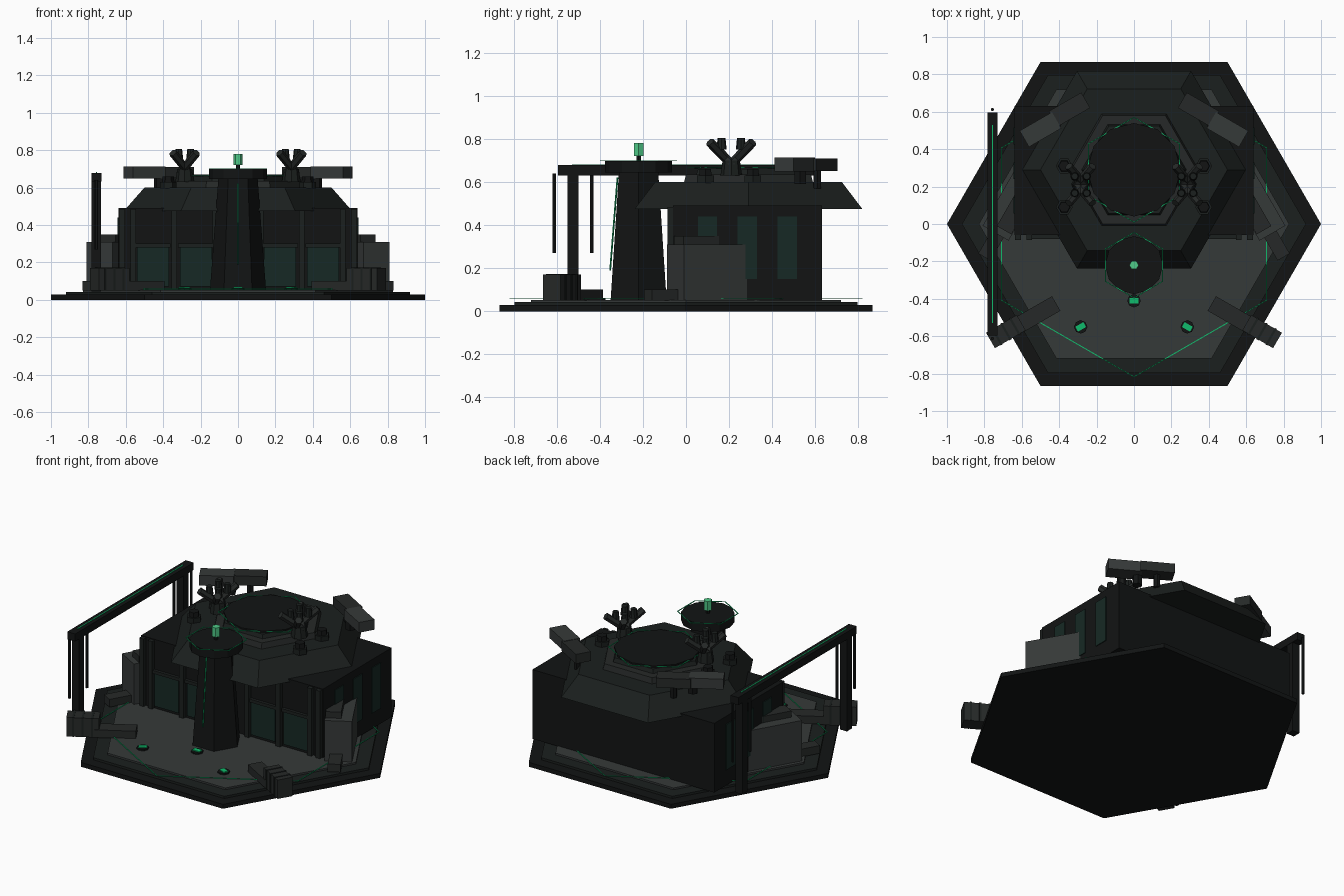
import bpy, bmesh
from math import radians, cos, sin
from mathutils import Vector

if "Cube" in bpy.data.objects:
    bpy.data.objects.remove(bpy.data.objects["Cube"])

def mat(name, rgb):
    m = bpy.data.materials.new(name)
    m.diffuse_color = (*rgb, 1)
    m.use_nodes = True
    m.node_tree.nodes["Principled BSDF"].inputs["Base Color"].default_value = m.diffuse_color
    return m

BLACK = mat("black", (.006, .007, .007))
DARK = mat("dark", (.011, .014, .013))
MID = mat("mid", (.019, .022, .021))
GREY = mat("grey", (.036, .041, .040))
GLASS = mat("glass", (.008, .022, .018))
GREEN = mat("green", (.005, .5, .15))
LAMP = mat("lamp", (.08, .6, .25))

def finish(bm, name, m):
    bmesh.ops.recalc_face_normals(bm, faces=bm.faces)
    me = bpy.data.meshes.new(name)
    bm.to_mesh(me)
    bm.free()
    me.materials.append(m)
    ob = bpy.data.objects.new(name, me)
    bpy.context.collection.objects.link(ob)
    return ob

def box(name, c, s, m, rot=0):
    """Box from centre and size, turned by rot degrees about z."""
    bm = bmesh.new()
    bmesh.ops.create_cube(bm, size=1)
    bmesh.ops.scale(bm, vec=s, verts=bm.verts)
    ob = finish(bm, name, m)
    ob.location = c
    ob.rotation_euler.z = radians(rot)
    return ob

def prism(name, xy, z0, z1, r0, r1, m, n=6, turn=0):
    """Tapered n-sided prism with its first corner at angle turn."""
    bm = bmesh.new()
    rings = []
    for z, r in ((z0, r0), (z1, r1)):
        rings.append([bm.verts.new((xy[0] + r * cos(radians(turn + 360 * i / n)),
                                    xy[1] + r * sin(radians(turn + 360 * i / n)), z)) for i in range(n)])
    bm.faces.new(rings[0])
    bm.faces.new(rings[1])
    for i in range(n):
        j = (i + 1) % n
        bm.faces.new((rings[0][i], rings[0][j], rings[1][j], rings[1][i]))
    return finish(bm, name, m)

def hex_line(name, xy, z, r, m, w=.006):
    """Thin glowing hexagon outline, corner towards the front."""
    bm = bmesh.new()
    loops = []
    for zz, rr in ((z, r), (z, r - w), (z + .003, r - w), (z + .003, r)):
        loops.append([bm.verts.new((xy[0] + rr * cos(radians(30 + 60 * i)),
                                    xy[1] + rr * sin(radians(30 + 60 * i)), zz)) for i in range(6)])
    for k in range(4):
        a, b = loops[k], loops[(k + 1) % 4]
        for i in range(6):
            j = (i + 1) % 6
            bm.faces.new((a[i], a[j], b[j], b[i]))
    return finish(bm, name, m)

def rod(name, a, b, r, m, n=6):
    """Straight bar between two points."""
    a, b = Vector(a), Vector(b)
    ob = prism(name, (0, 0), -.5 * (b - a).length, .5 * (b - a).length, r, r, m, n)
    ob.location = (a + b) / 2
    ob.rotation_euler = (b - a).to_track_quat('Z', 'Y').to_euler()
    return ob

# Stepped hexagonal base
prism("base_plinth", (0, 0), 0, .028, 1, 1, BLACK)
prism("base_step", (0, 0), .028, .042, .92, .92, DARK)
prism("courtyard_floor", (0, 0), .042, .053, .83, .83, GREY)
hex_line("floor_light_line", (0, 0), .056, .82, GREEN)

# Main hall with hexagonal roof
HUB = (0, .29)
box("hall", (0, .285, .27), (1.28, .69, .44), BLACK)
prism("roof", HUB, .475, .6, .61, .5, DARK)
prism("roof_deck", HUB, .6, .635, .345, .335, MID)
prism("roof_pad_step", HUB, .635, .66, .28, .27, DARK)
prism("roof_pad", HUB, .66, .67, .25, .25, BLACK, 12)
hex_line("roof_light_line", HUB, .664, .283, GREEN)

# Watch column with beacon
COL = (0, -.22)
prism("column", COL, .05, .65, .15, .105, BLACK)
prism("column_platform", COL, .645, .698, .155, .155, BLACK, 12)
hex_line("column_light_line", COL, .699, .178, GREEN)
prism("beacon_stem", COL, .69, .725, .012, .012, BLACK)
prism("beacon", COL, .72, .78, .025, .025, LAMP)
rod("column_light_strip", (0, -.352, .19), (0, -.318, .62), .004, GREEN, 4)

# Floor lamps
for x, y, a in ((0, -.41, 0), (.285, -.55, -30), (-.285, -.55, 30)):
    prism("floor_lamp_base", (x, y), .05, .062, .036, .036, BLACK, 8)
    box("floor_lamp", (x, y, .064), (.05, .03, .008), GREEN, a)

for s in (-1, 1):
    # Front window bays with fins between them
    for x in (.225, .455):
        box("front_window", (s * x, -.063, .175), (.17, .012, .21), GLASS)
        box("window_lintel", (s * x, -.068, .29), (.19, .022, .02), DARK)
    for x in (.12, .34, .56, .62):
        box("front_fin", (s * x, -.07, .27), (.03, .03, .43), DARK)

    # Side windows
    for y in (.1, .285, .47):
        box("side_window", (s * .641, y, .295), (.008, .09, .29), GLASS)

    # Side annex set along the hexagon edge
    annex = box("side_annex", (s * .625, .15, .18), (.16, .46, .26), GREY, s * 30)
    box("side_annex_cap", (s * .595, .14, .33), (.09, .4, .04), MID, s * 30)

    # Low side bench
    box("side_bench", (s * .75, -.09, .075), (.075, .2, .05), MID, s * 30)

    # Barriers at the front corners
    box("barrier_low", (s * .52, -.485, .075), (.24, .09, .05), MID, s * -30)
    box("barrier_high", (s * .685, -.575, .11), (.19, .095, .12), MID, s * -30)
    for i in (-1, 0, 1):
        d = i * .055
        box("barrier_rib", (s * (.685 + d * .866), -.575 - d * .5, .112),
            (.012, .102, .122), DARK, s * -30)

    # Roof containers on short posts
    box("roof_container", (s * .5, .505, .68), (.2, .1, .065), GREY, s * -30)
    box("roof_container_end", (s * .345, .612, .68), (.2, .095, .06), MID, s * -30)
    prism("container_post", (s * .42, .53), .59, .66, .03, .03, BLACK)
    prism("container_post", (s * .34, .61), .57, .66, .02, .02, BLACK)

    # Roof vents
    for y in (.09, .31):
        prism("roof_vent", (s * .373, y), .595, .63, .045, .045, DARK)
        prism("roof_vent_cap", (s * .373, y), .63, .66, .033, .03, BLACK)

    # Crossed turret barrels
    c = Vector((s * .285, .21, .73))
    prism("turret_base", (c.x, c.y), .63, .7, .05, .04, DARK, 8)
    for dx, dy in ((.075, .09), (-.075, .09), (.075, -.09), (-.075, -.09)):
        off = Vector((0, .03 if dy > 0 else -.03, 0))
        d = Vector((dx * .85, dy, .055))
        rod("turret_barrel", c + off - d * .35 - Vector((0, 0, .03)), c + off * .3 + d, .022, MID, 6)
        prism("turret_knob", (c.x + d.x * .5, c.y + d.y * .5), .75, .805, .024, .018, DARK, 8)

# Gantry along the left side
GX = -.757
box("gantry_beam", (GX, 0, .655), (.055, 1.19, .048), BLACK)
box("gantry_light_line", (GX, 0, .68), (.006, 1.06, .004), GREEN)
for s in (-1, 1):
    box("gantry_post", (GX, s * .525, .345), (.05, .05, .6), BLACK)
    for y in (.437, .612):
        rod("gantry_rod", (GX, s * y, .27), (GX, s * y, .64), .009, BLACK)
